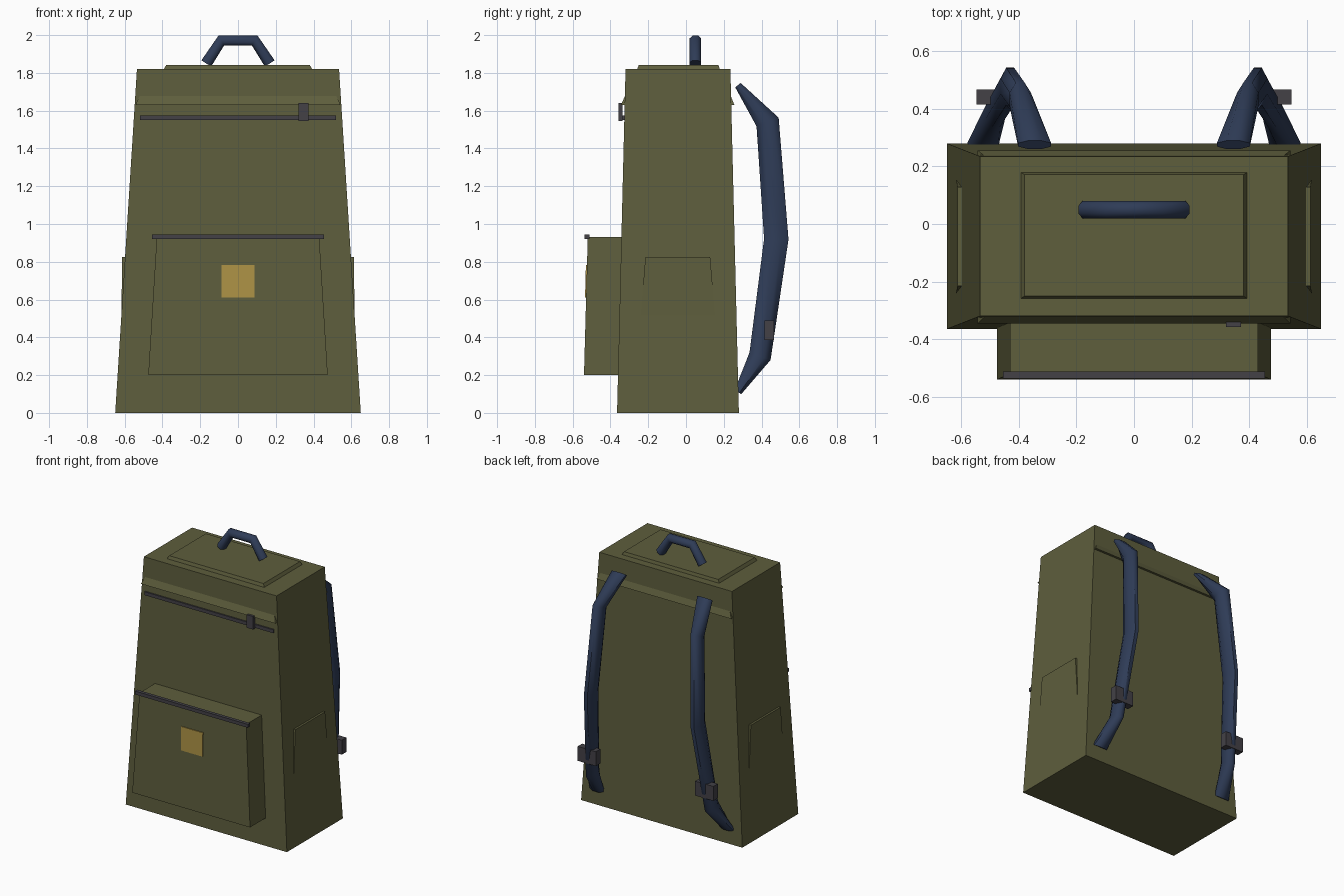
import bpy, bmesh, math
from mathutils import Vector

if "Cube" in bpy.data.objects:
    bpy.data.objects.remove(bpy.data.objects["Cube"])


def material(name, rgb):
    m = bpy.data.materials.new(name)
    m.diffuse_color = (*rgb, 1)
    m.use_nodes = True
    m.node_tree.nodes["Principled BSDF"].inputs["Base Color"].default_value = m.diffuse_color
    return m


OLIVE = material("olive canvas", (0.112, 0.112, 0.046))
NAVY = material("navy webbing", (0.028, 0.045, 0.095))
GREY = material("dark grey", (0.056, 0.053, 0.062))
YELLOW = material("mustard patch", (0.42, 0.29, 0.06))


def finish(name, bm, mat, smooth=False):
    bmesh.ops.recalc_face_normals(bm, faces=bm.faces[:])
    me = bpy.data.meshes.new(name)
    bm.to_mesh(me)
    bm.free()
    me.materials.append(mat)
    ob = bpy.data.objects.new(name, me)
    bpy.context.collection.objects.link(ob)
    if smooth:
        bpy.ops.object.select_all(action='DESELECT')
        ob.select_set(True)
        bpy.context.view_layer.objects.active = ob
        bpy.ops.object.shade_smooth_by_angle(angle=math.radians(50))
    return ob


def loft(name, rings, mat, smooth=False):
    """Skin a list of rings and cap both ends."""
    bm = bmesh.new()
    vs = [[bm.verts.new(p) for p in r] for r in rings]
    n = len(vs[0])
    for a, b in zip(vs, vs[1:]):
        for i in range(n):
            j = (i + 1) % n
            bm.faces.new((a[i], a[j], b[j], b[i]))
    bm.faces.new(vs[0])
    bm.faces.new(vs[-1])
    return finish(name, bm, mat, smooth)


def frustum(name, bottom, top, mat):
    """Tapered box; each end is (x0, x1, y0, y1, z)."""
    return loft(name, [[(x0, y0, z), (x1, y0, z), (x1, y1, z), (x0, y1, z)]
                       for x0, x1, y0, y1, z in (bottom, top)], mat)


def box(name, x0, x1, y0, y1, z0, z1, mat):
    return frustum(name, (x0, x1, y0, y1, z0), (x0, x1, y0, y1, z1), mat)


def strap_loft(name, stations, side, mat, sides=8):
    """Sweep an oval; a station is (centre, half width along side, half thickness)."""
    pts = [Vector(s[0]) for s in stations]
    side = Vector(side)
    rings = []
    for i, (_, a, b) in enumerate(stations):
        t0 = (pts[i] - pts[max(i - 1, 0)]).normalized()
        t1 = (pts[min(i + 1, len(pts) - 1)] - pts[i]).normalized()
        v = side.cross(t0 + t1).normalized()
        rings.append([pts[i] + side * a * math.cos(k) + v * b * math.sin(k)
                      for k in ((j + 0.5) * 2 * math.pi / sides for j in range(sides))])
    return loft(name, rings, mat, True)


# Main bag and lid panel
frustum("bag_body", (-.65, .65, -.365, .28, 0), (-.535, .535, -.32, .235, 1.82), OLIVE)
frustum("lid_panel", (-.395, .395, -.26, .18, 1.815), (-.38, .38, -.25, .172, 1.842), OLIVE)

# Sloped ridge that overhangs the zip at front and back
frustum("lid_ridge", (-.543, .543, -.345, .256, 1.63), (-.512, .512, -.315, .23, 1.695), OLIVE)

# Main zip and its pull
box("main_zip", -.52, .52, -.336, -.30, 1.55, 1.575, GREY)
box("zip_pull", .32, .372, -.357, -.337, 1.545, 1.64, GREY)

# Front pocket with zip and plain patch
frustum("front_pocket", (-.475, .475, -.54, -.30, .2), (-.43, .43, -.52, -.30, .932), OLIVE)
box("pocket_zip", -.455, .455, -.537, -.512, .92, .945, GREY)
frustum("patch", (-.087, .087, -.5345, -.526, .61), (-.087, .087, -.53, -.5215, .782), YELLOW)

# Carry handle
strap_loft("carry_handle", [((-.168, .05, 1.85), .033, .033), ((-.088, .05, 1.972), .033, .033),
                            ((.088, .05, 1.972), .033, .033), ((.168, .05, 1.85), .033, .033)],
           (0, 1, 0), NAVY)

for s, label in ((-1, "left"), (1, "right")):
    # Side pocket, merging into the sloping body
    xs = lambda a, b: (min(s * a, s * b), max(s * a, s * b))
    frustum(label + "_side_pocket", (*xs(.56, .622), -.265, .18, .2),
            (*xs(.56, .613), -.215, .128, .825), OLIVE)
    # Shoulder strap, flattened at both ends
    strap_loft(label + "_shoulder_strap",
               [((s * .345, .275, 1.735), .062, .02),
                ((s * .395, .432, 1.54), .04, .068),
                ((s * .43, .478, .92), .036, .07),
                ((s * .48, .392, .30), .036, .064),
                ((s * .525, .275, .11), .058, .022)],
               (1, 0, 0), NAVY)
    # Strap adjuster
    box(label + "_strap_buckle", *xs(.40, .547), .415, .467, .385, .49, GREY)
